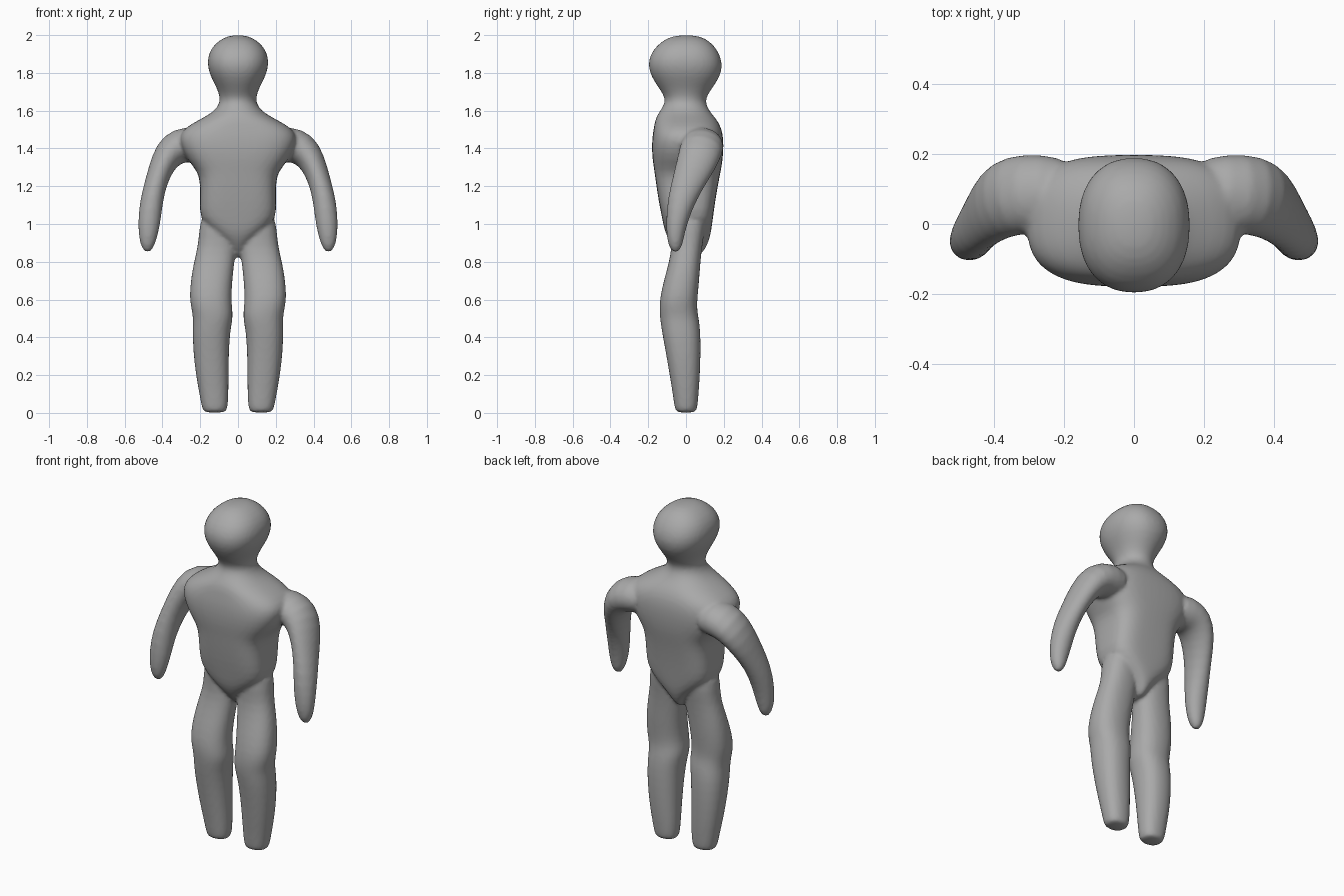
import bpy
import bmesh
import math
from mathutils import Vector

default_cube = bpy.data.objects.get("Cube")
if default_cube:
    bpy.data.objects.remove(default_cube, do_unlink=True)

# One plain clay colour
clay = bpy.data.materials.new("grey_clay")
clay_colour = (0.4, 0.4, 0.4, 1)
clay.use_nodes = True
clay.diffuse_color = clay_colour
clay.node_tree.nodes["Principled BSDF"].inputs["Base Color"].default_value = clay_colour

SIDES = 28


def ring(bm, centre, across, deep, power=2.0):
    """Add a superellipse cross-section spanned by two half-axis vectors."""
    verts = []
    for i in range(SIDES):
        angle = math.tau * i / SIDES
        c, s = math.cos(angle), math.sin(angle)
        u = math.copysign(abs(c) ** (2 / power), c)
        v = math.copysign(abs(s) ** (2 / power), s)
        verts.append(bm.verts.new(centre + across * u + deep * v))
    return verts


def skin(bm, rings):
    """Bridge neighbouring rings and close both ends."""
    for low, high in zip(rings, rings[1:]):
        for i in range(SIDES):
            j = (i + 1) % SIDES
            bm.faces.new((low[i], low[j], high[j], high[i]))
    bm.faces.new(rings[0])
    bm.faces.new(rings[-1])


def upright(bm, rows, side=1):
    """Loft level sections: height, x range, y range, squareness."""
    rings = []
    for z, x0, x1, y0, y1, power in rows:
        centre = Vector((side * (x0 + x1) / 2, (y0 + y1) / 2, z))
        across = Vector(((x1 - x0) / 2, 0, 0))
        deep = Vector((0, (y1 - y0) / 2, 0))
        rings.append(ring(bm, centre, across, deep, power))
    skin(bm, rings)


def limb(bm, rows, side):
    """Loft sections square to a bent path: centre, half-width, half-depth."""
    points = [Vector((side * x, y, z)) for x, y, z, a, b in rows]
    rings = []
    for i, (point, row) in enumerate(zip(points, rows)):
        before, after = points[max(i - 1, 0)], points[min(i + 1, len(points) - 1)]
        along = (after - before).normalized()
        deep = Vector((0, 1, 0))
        deep = (deep - along * deep.dot(along)).normalized()
        across = deep.cross(along)
        rings.append(ring(bm, point, across * row[3], deep * row[4]))
    skin(bm, rings)


# Torso, neck and head: height, half-width, front, back, squareness
TRUNK = [
    (.82, .015, -.02, .07, 2), (.87, .045, -.06, .105, 2),
    (.92, .09, -.095, .125, 2.4), (.97, .15, -.115, .135, 2.8),
    (1.03, .203, -.127, .143, 3.2), (1.12, .203, -.145, .155, 3.4),
    (1.22, .2, -.16, .172, 3.4), (1.28, .215, -.168, .185, 3.2),
    (1.34, .27, -.178, .195, 3), (1.41, .305, -.182, .2, 3),
    (1.47, .315, -.178, .197, 2.8), (1.515, .275, -.17, .185, 2.6),
    (1.555, .2, -.163, .163, 2.4), (1.59, .135, -.145, .13, 2.2),
    (1.63, .1, -.115, .107, 2), (1.67, .095, -.11, .105, 2),
    (1.72, .112, -.145, .14, 2.1), (1.78, .146, -.185, .182, 2.2),
    (1.84, .164, -.203, .195, 2.3), (1.9, .158, -.19, .18, 2.3),
    (1.95, .128, -.15, .145, 2.3), (1.985, .08, -.1, .1, 2.2),
    (2.0, .03, -.04, .04, 2),
]

# Leg: height, inner x, outer x, front, back
LEG = [
    (0, .065, .18, -.05, .05), (.02, .055, .19, -.06, .06),
    (.1, .05, .205, -.07, .067), (.2, .05, .223, -.087, .074),
    (.32, .048, .237, -.107, .078), (.43, .042, .241, -.128, .077),
    (.5, .026, .237, -.138, .068), (.55, .03, .247, -.141, .058),
    (.61, .035, .257, -.138, .061), (.7, .03, .251, -.118, .07),
    (.79, .02, .236, -.092, .076), (.88, .008, .213, -.075, .085),
    (.96, .01, .206, -.08, .1), (1.06, .03, .195, -.08, .1),
]

# Arm: path point, half-width, half-depth
ARM = [
    (.16, .08, 1.41, .08, .1), (.27, .087, 1.425, .1, .115),
    (.345, .083, 1.4, .092, .115), (.395, .058, 1.33, .07, .108),
    (.432, .015, 1.23, .058, .088), (.459, -.027, 1.12, .061, .073),
    (.47, -.05, 1.01, .06, .057), (.477, -.057, .93, .049, .046),
    (.479, -.056, .88, .035, .035), (.48, -.055, .85, .014, .014),
]

bm = bmesh.new()
upright(bm, [(z, -w, w, y0, y1, p) for z, w, y0, y1, p in TRUNK])
for side in (1, -1):
    upright(bm, [row + (2.3,) for row in LEG], side)
    limb(bm, ARM, side)
bmesh.ops.recalc_face_normals(bm, faces=bm.faces)

mesh = bpy.data.meshes.new("body")
bm.to_mesh(mesh)
bm.free()
mesh.materials.append(clay)
body = bpy.data.objects.new("body", mesh)
bpy.context.collection.objects.link(body)

# Fuse the parts into one soft skin
rounding = body.modifiers.new("rounding", "SUBSURF")
rounding.levels = rounding.render_levels = 1
fuse = body.modifiers.new("fuse", "REMESH")
fuse.mode = "VOXEL"
fuse.voxel_size = 0.011
fuse.use_smooth_shade = True
soften = body.modifiers.new("soften", "SMOOTH")
soften.factor = 0.5
soften.iterations = 4
